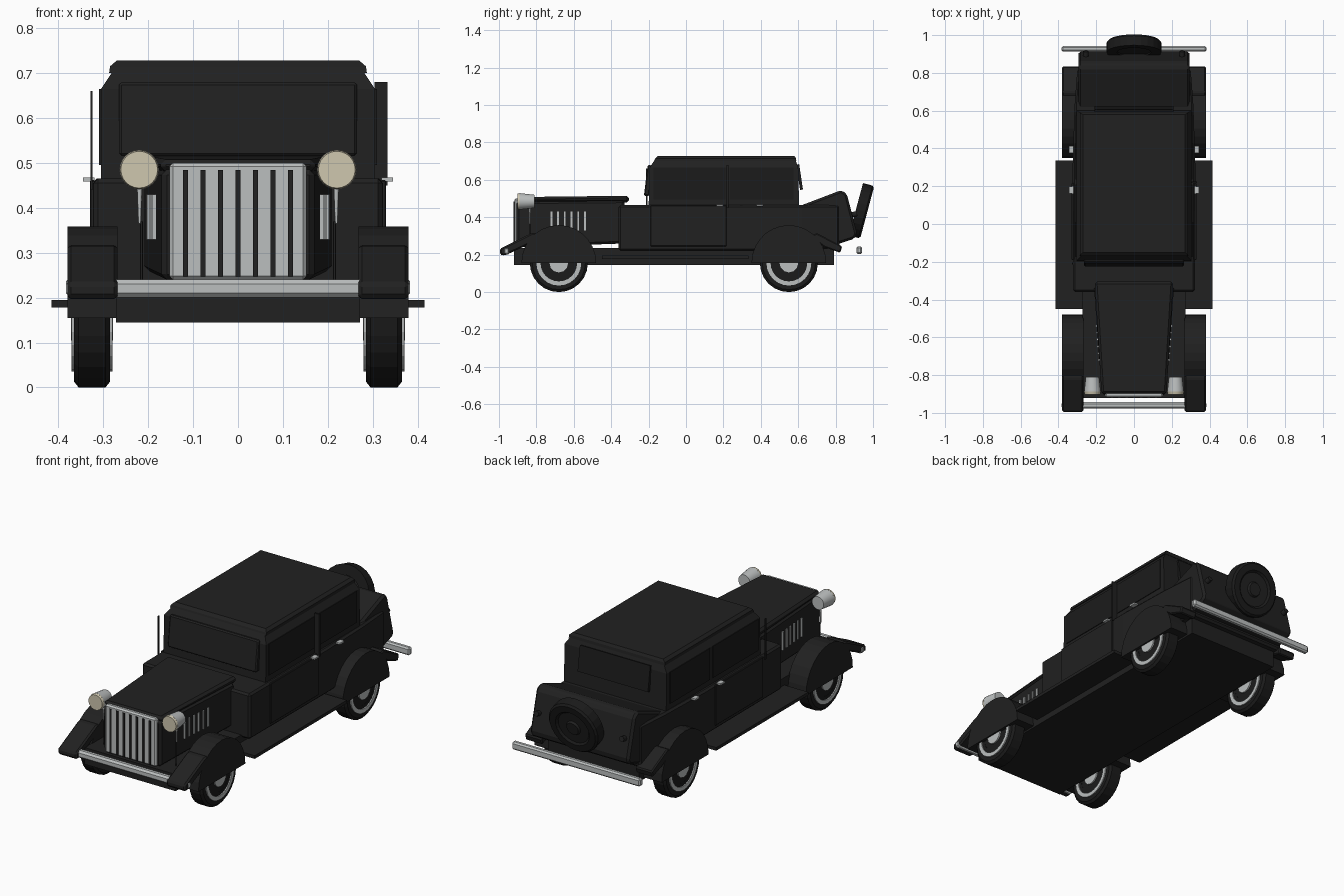
import bpy, bmesh, math
from mathutils import Matrix, Vector

if "Cube" in bpy.data.objects:
    bpy.data.objects.remove(bpy.data.objects["Cube"])


def mat(name, r, g, b):
    m = bpy.data.materials.new(name)
    m.diffuse_color = (r, g, b, 1)
    m.use_nodes = True
    m.node_tree.nodes["Principled BSDF"].inputs["Base Color"].default_value = m.diffuse_color
    return m


BLACK = mat("black paint", 0.015, 0.015, 0.015)
DARK = mat("dark glass and rubber", 0.011, 0.011, 0.011)
SILVER = mat("silver trim", 0.5, 0.52, 0.52)
CREAM = mat("cream lens", 0.62, 0.57, 0.43)


def finish(name, bm, m, bevel=0, smooth=False):
    bmesh.ops.recalc_face_normals(bm, faces=bm.faces)
    me = bpy.data.meshes.new(name)
    bm.to_mesh(me)
    bm.free()
    me.materials.append(m)
    if smooth:
        for p in me.polygons:
            p.use_smooth = len(p.vertices) == 4
    ob = bpy.data.objects.new(name, me)
    bpy.context.collection.objects.link(ob)
    if bevel:
        b = ob.modifiers.new("bevel", "BEVEL")
        b.width = bevel
        b.segments = 1
    return ob


def prism(name, prof, x0, x1, m, bevel=0):
    # side (y, z) profile pushed along x
    bm = bmesh.new()
    a = [bm.verts.new((x0, y, z)) for y, z in prof]
    b = [bm.verts.new((x1, y, z)) for y, z in prof]
    n = len(prof)
    bm.faces.new(a)
    bm.faces.new(b)
    for i in range(n):
        bm.faces.new((a[i], a[(i + 1) % n], b[(i + 1) % n], b[i]))
    return finish(name, bm, m, bevel)


def loft(name, sections, axis, m, bevel=0):
    # stacked (position, polygon) sections along an axis
    bm = bmesh.new()
    put = (lambda p, t: (p[0], t, p[1])) if axis == "y" else (lambda p, t: (p[0], p[1], t))
    rings = [[bm.verts.new(put(p, t)) for p in poly] for t, poly in sections]
    n = len(rings[0])
    bm.faces.new(rings[0])
    bm.faces.new(rings[-1])
    for r, s in zip(rings, rings[1:]):
        for i in range(n):
            bm.faces.new((r[i], r[(i + 1) % n], s[(i + 1) % n], s[i]))
    return finish(name, bm, m, bevel)


def rect(x, a, b):
    return [(-x, a), (x, a), (x, b), (-x, b)]


def box(name, x0, x1, y0, y1, z0, z1, m, bevel=0):
    return prism(name, [(y0, z0), (y1, z0), (y1, z1), (y0, z1)], x0, x1, m, bevel)


def cyl(name, c, direction, r1, r2, depth, m, segs=24):
    bm = bmesh.new()
    rot = Vector((0, 0, 1)).rotation_difference(Vector(direction)).to_matrix().to_4x4()
    bmesh.ops.create_cone(bm, cap_ends=True, segments=segs, radius1=r1, radius2=r2,
                          depth=depth, matrix=Matrix.Translation(c) @ rot)
    return finish(name, bm, m, smooth=True)


def ring(name, c, direction, prof, m, segs=24):
    # closed (radius, height) section spun about an axis
    bm = bmesh.new()
    rot = Vector((0, 0, 1)).rotation_difference(Vector(direction)).to_matrix().to_4x4()
    M = Matrix.Translation(c) @ rot
    rows = [[bm.verts.new(M @ Vector((r * math.cos(t), r * math.sin(t), h))) for r, h in prof]
            for t in (2 * math.pi * i / segs for i in range(segs))]
    n = len(prof)
    for i in range(segs):
        a, b = rows[i], rows[(i + 1) % segs]
        for j in range(n):
            bm.faces.new((a[j], a[(j + 1) % n], b[(j + 1) % n], b[j]))
    return finish(name, bm, m)


# chassis and lower body
box("chassis", -0.272, 0.272, -0.92, 0.79, 0.145, 0.235, BLACK)
loft("lower_body", [(-0.36, rect(0.322, 0.22, 0.465)), (0.3, rect(0.325, 0.22, 0.465)),
                    (0.62, rect(0.315, 0.22, 0.465)), (0.82, rect(0.30, 0.24, 0.465))],
     "y", BLACK, 0.01)
prism("trunk", [(0.58, 0.25), (0.79, 0.25), (0.9, 0.285), (0.915, 0.31), (0.86, 0.525),
                (0.83, 0.545), (0.62, 0.465), (0.58, 0.465)], -0.295, 0.295, BLACK, 0.012)

# hood, lid and radiator
loft("hood", [(-0.905, rect(0.17, 0.24, 0.485)), (-0.33, rect(0.212, 0.26, 0.49))], "y", BLACK, 0.012)
loft("hood_lid", [(-0.9, rect(0.172, 0.48, 0.508)), (-0.305, rect(0.208, 0.48, 0.515))], "y", BLACK, 0.012)
box("radiator_grille", -0.153, 0.153, -0.918, -0.89, 0.24, 0.5, SILVER, 0.008)
for i in range(7):
    x = -0.117 + i * 0.039
    box("grille_slot", x - 0.006, x + 0.006, -0.922, -0.915, 0.247, 0.484, BLACK)

# cabin, narrowing to the roof
loft("cabin", [(0.45, rect(0.305, -0.2, 0.605)), (0.665, rect(0.305, -0.195, 0.6)),
               (0.71, rect(0.275, -0.165, 0.585))], "z", BLACK)
loft("roof", [(0.7, rect(0.287, -0.17, 0.59)), (0.715, rect(0.285, -0.165, 0.588)),
              (0.728, rect(0.27, -0.15, 0.58))], "z", BLACK)
prism("windshield", [(-0.225, 0.515), (-0.195, 0.515), (-0.185, 0.68), (-0.205, 0.68)],
      -0.265, 0.265, BLACK, 0.006)
prism("rear_window", [(0.59, 0.68), (0.605, 0.685), (0.625, 0.55), (0.61, 0.545)],
      -0.21, 0.21, DARK)
box("windshield_post", -0.329, -0.324, -0.215, -0.205, 0.44, 0.66, BLACK)
box("door_pillar", 0.304, 0.333, 0.217, 0.226, 0.45, 0.68, BLACK)

for s in (-1, 1):
    # side windows, door seams and handles
    for y0, y1 in ((-0.175, 0.21), (0.235, 0.575)):
        box("side_window", s * 0.3, s * 0.309, y0, y1, 0.495, 0.665, DARK)
    box("door_panel", s * 0.318, s * 0.33, -0.19, 0.217, 0.245, 0.462, BLACK, 0.003)
    for y in (0.18, 0.395):
        box("door_handle", s * 0.32, s * 0.345, y - 0.018, y + 0.018, 0.459, 0.468, SILVER)
    # hood louvres
    for i in range(6):
        y = -0.72 + i * 0.036
        x = 0.212 - 0.042 * (-0.33 - y) / 0.575
        box("hood_louvre", s * (x - 0.01), s * (x + 0.007), y - 0.005, y + 0.005, 0.33, 0.43, SILVER)
    # headlights
    cyl("headlight_shell", (s * 0.22, -0.85, 0.485), (0, -1, 0), 0.035, 0.044, 0.08, SILVER)
    cyl("headlight_lens", (s * 0.22, -0.895, 0.485), (0, -1, 0), 0.044, 0.041, 0.014, CREAM)
    cyl("headlight_post", (s * 0.219, -0.835, 0.41), (0, 0, 1), 0.003, 0.006, 0.09, SILVER, 8)
    cyl("headlight_stem", (s * 0.215, -0.835, 0.3), (0, 0, 1), 0.003, 0.003, 0.14, BLACK, 8)
    # running board
    box("running_board", s * 0.26, s * 0.415, -0.45, 0.335, 0.178, 0.195, BLACK)
    # fenders with forward and rear flares
    for name, yc in (("front_fender", -0.68), ("rear_fender", 0.55)):
        arch = [(yc + 0.2 * math.cos(math.pi * i / 14), 0.155 + 0.203 * math.sin(math.pi * i / 14))
                for i in range(15)]
        prism(name, arch, s * 0.268, s * 0.38, BLACK)
    prism("front_fender_flare", [(-0.995, 0.2), (-0.995, 0.232), (-0.82, 0.318), (-0.76, 0.31),
                                 (-0.84, 0.255), (-0.97, 0.195)], s * 0.268, s * 0.38, BLACK, 0.008)
    prism("rear_fender_flare", [(0.66, 0.3), (0.7, 0.315), (0.835, 0.245), (0.825, 0.21),
                                (0.74, 0.24)], s * 0.28, s * 0.38, BLACK, 0.006)
    # wheels
    for yc in (-0.68, 0.55):
        c = (s * 0.325, yc, 0.155)
        ring("tire", c, (1, 0, 0), [(0.08, -0.04), (0.142, -0.04), (0.155, -0.03), (0.155, 0.03),
                                    (0.142, 0.04), (0.08, 0.04)], DARK)
        cyl("wheel_disc", c, (1, 0, 0), 0.1, 0.1, 0.078, DARK)
        ring("wheel_rim", c, (1, 0, 0), [(0.098, -0.046), (0.12, -0.046), (0.12, 0.046), (0.098, 0.046)],
             SILVER)
        cyl("hub_cap", c, (1, 0, 0), 0.05, 0.05, 0.094, SILVER, 12)
    # tail lamps
    cyl("tail_lamp", (s * 0.255, 0.895, 0.415), (0, 1, 0.25), 0.014, 0.014, 0.04, BLACK, 12)

# bumpers
box("front_bumper", -0.383, 0.383, -0.978, -0.942, 0.2, 0.24, SILVER, 0.01)
box("rear_bumper", -0.383, 0.383, 0.912, 0.942, 0.203, 0.245, SILVER, 0.008)

# tilted spare wheel
tilt = Vector((0, 0.966, -0.259))
sc = Vector((0, 0.938, 0.435))
ring("spare_tire", sc, tilt, [(0.09, -0.03), (0.145, -0.03), (0.145, 0.022), (0.135, 0.032),
                              (0.1, 0.032), (0.09, 0.022)], DARK)
cyl("spare_wheel_disc", sc, tilt, 0.092, 0.092, 0.044, BLACK)
cyl("spare_hub", sc + tilt * 0.024, tilt, 0.045, 0.035, 0.016, BLACK, 16)
